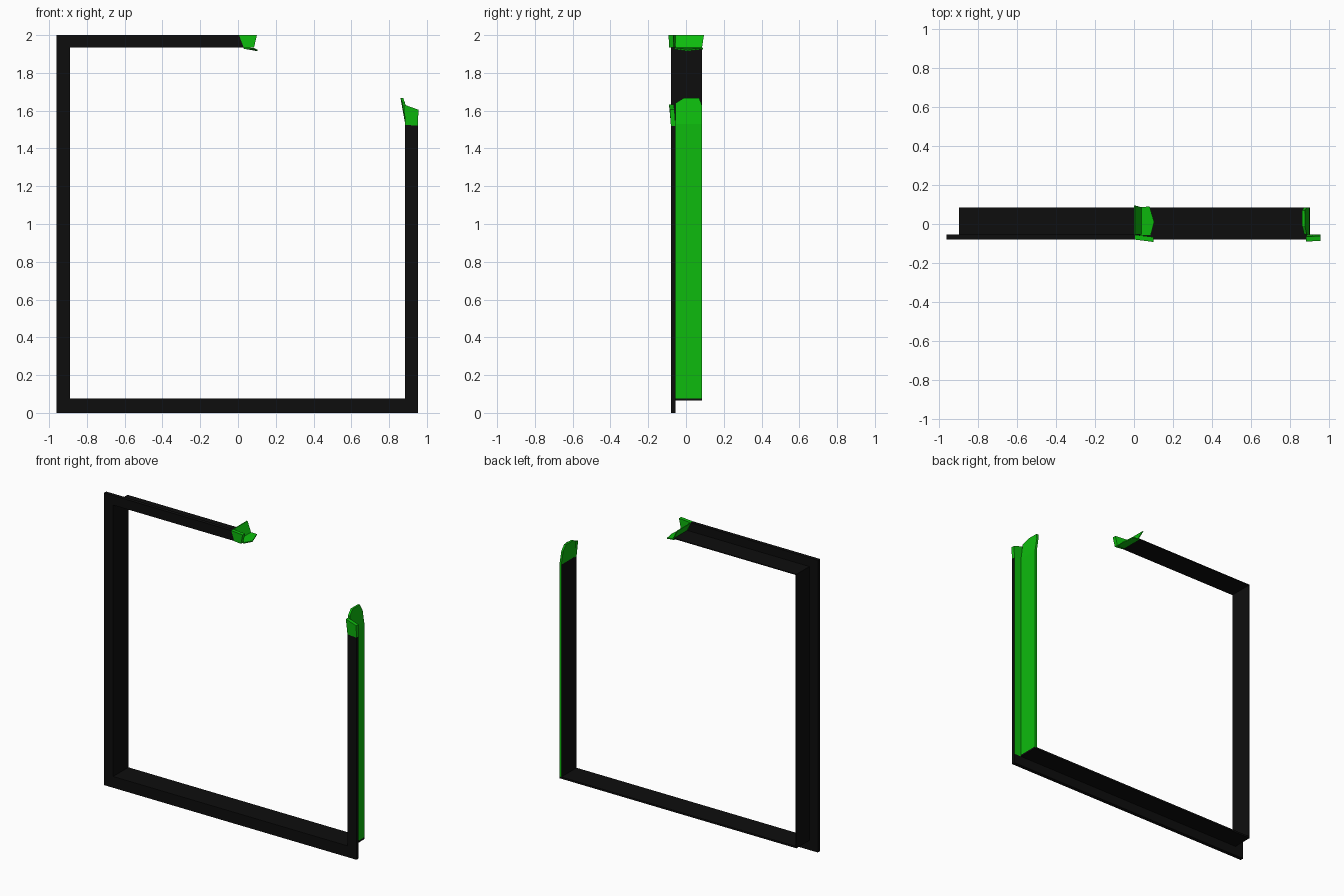
import bpy
import bmesh
from mathutils import Vector

cube = bpy.data.objects.get("Cube")
if cube:
    bpy.data.objects.remove(cube)


def material(name, color):
    m = bpy.data.materials.new(name)
    m.use_nodes = True
    m.diffuse_color = color
    m.node_tree.nodes["Principled BSDF"].inputs["Base Color"].default_value = color
    return m


BLACK = material("black", (0.004, 0.004, 0.004, 1))
GREEN = material("green", (0.004, 0.5, 0.004, 1))


def plate(name, outline, offset, mats, green_dirs=()):
    """Thicken an outline; faces looking along green_dirs get the second material."""
    bm = bmesh.new()
    face = bm.faces.new([bm.verts.new(p) for p in outline])
    ext = bmesh.ops.extrude_face_region(bm, geom=[face], use_keep_orig=True)
    moved = [v for v in ext["geom"] if isinstance(v, bmesh.types.BMVert)]
    bmesh.ops.translate(bm, verts=moved, vec=offset)
    bmesh.ops.recalc_face_normals(bm, faces=bm.faces)
    bm.normal_update()
    for f in bm.faces:
        if any(f.normal.dot(Vector(d)) > 0.9 for d in green_dirs):
            f.material_index = 1
    me = bpy.data.meshes.new(name)
    bm.to_mesh(me)
    bm.free()
    for m in mats:
        me.materials.append(m)
    ob = bpy.data.objects.new(name, me)
    bpy.context.collection.objects.link(ob)
    return ob


L, R, IL, IR = -0.96, 0.953, -0.896, 0.885   # outer and inner frame sides
LOW, HIGH, TOP = 0.065, 1.935, 2.0           # opening heights and top
FRONT, FLANGE, BACK = -0.08, 0.025, 0.085    # depth of flange and jamb
SHEET = 0.006
LIP = FRONT + FLANGE


def flange(name, xz, mats=(BLACK,), dirs=()):
    plate(name, [(x, FRONT, z) for x, z in xz], (0, FLANGE, 0), mats, dirs)


# Front trim, mitred at the corners and cut at the broken ends
flange("left_trim", [(L, 0), (IL, LOW), (IL, HIGH), (L, TOP)])
flange("bottom_trim", [(L, 0), (R, 0), (R, LOW), (IL, LOW)])
flange("top_trim", [(L, TOP), (IL, HIGH), (0.03, HIGH), (0.005, TOP)])
flange("right_trim", [(IR, LOW), (R, LOW), (R, 1.52), (IR, 1.525)],
       (BLACK, GREEN), [(0, 1, 0)])

# Reveal sheets running back from the trim
plate("left_reveal", [(IL, FRONT, LOW), (IL, BACK, LOW), (IL, BACK, HIGH), (IL, FRONT, HIGH)],
      (SHEET, 0, 0), (BLACK,))
plate("bottom_reveal", [(IL, FRONT, LOW), (0.9, FRONT, LOW), (0.9, BACK, LOW), (IL, BACK, LOW)],
      (0, 0, 0.012), (BLACK,))
plate("top_reveal", [(IL, FRONT, HIGH), (0.03, FRONT, HIGH), (0.03, BACK, HIGH), (IL, BACK, HIGH)],
      (0, 0, SHEET), (BLACK,))
plate("right_reveal", [(IR, LIP, LOW), (IR, BACK, LOW), (IR, BACK, 1.53), (IR, LIP, 1.53)],
      (0.014, 0, 0), (BLACK, GREEN), [(1, 0, 0), (0, 1, 0)])

# Torn end of the top bar: trim flap, raised flap and pointed tongue
plate("top_trim_tear", [(0.005, FRONT, TOP), (0.1, -0.092, TOP), (0.085, -0.09, HIGH), (0.03, -0.083, HIGH)],
      (0, FLANGE, 0), (GREEN,))
plate("top_raised_flap", [(0, -0.055, TOP), (0, 0.095, TOP), (0.033, BACK, HIGH), (0.033, LIP, HIGH)],
      (0.006, 0, 0), (GREEN,))
plate("top_tongue", [(0.03, -0.06, HIGH), (0.085, -0.06, 1.932), (0.103, 0.01, 1.922),
                     (0.08, 0.09, 1.932), (0.03, BACK, HIGH)],
      (0, 0, -0.007), (GREEN,))

# Torn end of the right bar: trim flap and inward leaning tip
plate("right_trim_tear", [(IR, FRONT, 1.525), (R, FRONT, 1.52), (R + 0.002, -0.086, 1.605), (0.88, -0.09, 1.632)],
      (0, FLANGE, 0), (GREEN,))
plate("right_reveal_tear", [(IR, LIP, 1.53), (IR, BACK, 1.53), (0.871, BACK, 1.625),
                            (0.86, 0.07, 1.668), (0.86, -0.01, 1.668), (0.871, LIP, 1.64)],
      (0.014, 0, 0), (GREEN,))
